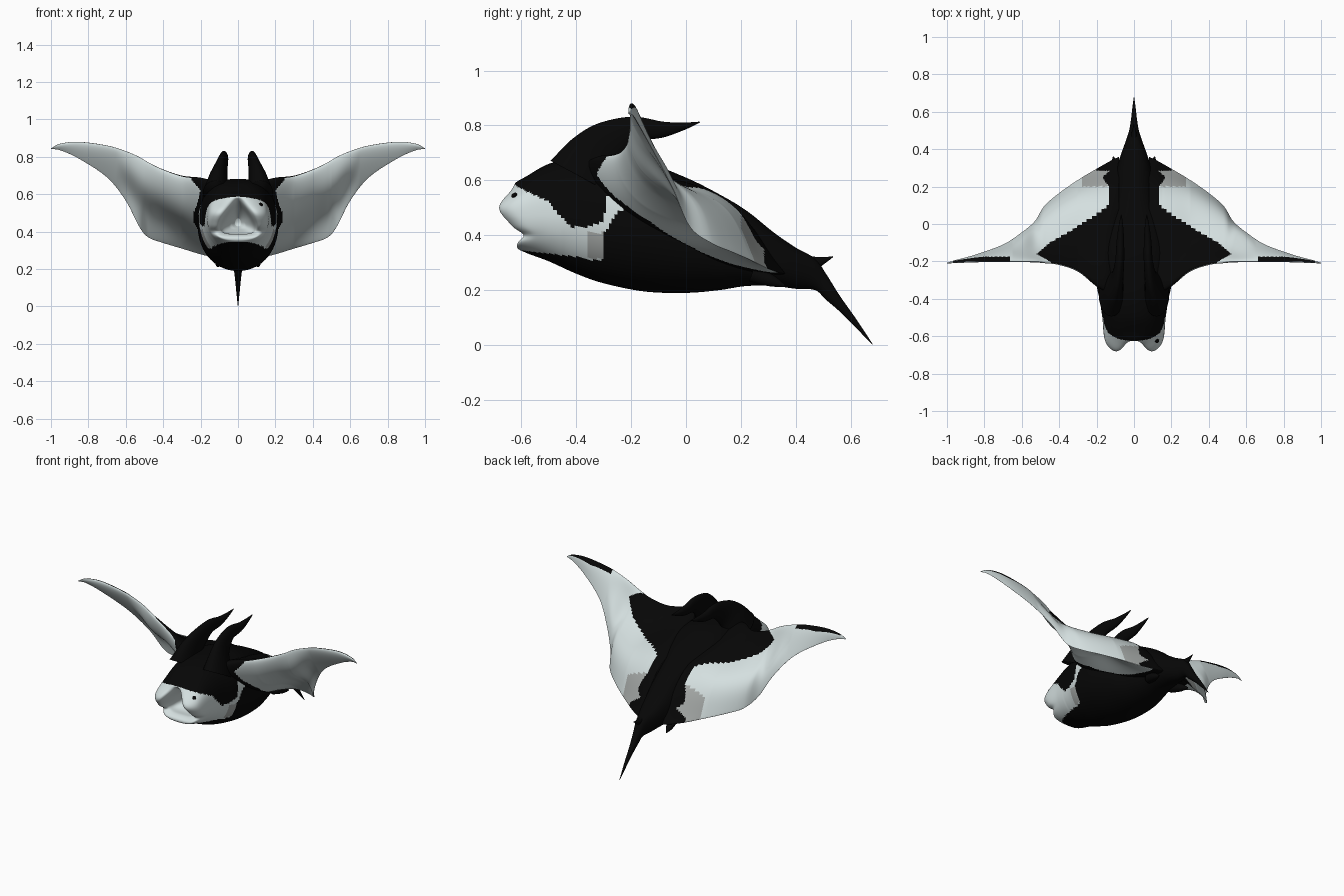
import bpy, bmesh, math
from mathutils import Vector
from mathutils.bvhtree import BVHTree

if "Cube" in bpy.data.objects:
    bpy.data.objects.remove(bpy.data.objects["Cube"])


def material(name, col):
    m = bpy.data.materials.new(name)
    m.diffuse_color = (*col, 1)
    m.use_nodes = True
    m.node_tree.nodes["Principled BSDF"].inputs["Base Color"].default_value = m.diffuse_color
    return m


MATS = [material("black skin", (0.002, 0.002, 0.002)),
        material("pale skin", (0.66, 0.74, 0.74)),
        material("grey skin", (0.38, 0.40, 0.39))]
BLACK, PALE, GREY = 0, 1, 2


def lerp(table, v):
    """Piecewise linear lookup in a list of (key, value)."""
    if v <= table[0][0]:
        return table[0][1]
    for (a, p), (b, q) in zip(table, table[1:]):
        if v <= b:
            return p + (q - p) * (v - a) / (b - a)
    return table[-1][1]


def smooth_rows(rows, n):
    """Catmull-Rom interpolation of table rows."""
    out = []
    for i in range(len(rows) - 1):
        p0, p1 = rows[max(i - 1, 0)], rows[i]
        p2, p3 = rows[i + 1], rows[min(i + 2, len(rows) - 1)]
        for k in range(n):
            t = k / n
            out.append([0.5 * (2 * b + (c - a) * t + (2 * a - 5 * b + 4 * c - d) * t * t
                               + (3 * b - a - 3 * c + d) * t ** 3)
                        for a, b, c, d in zip(p0, p1, p2, p3)])
    out.append(list(rows[-1]))
    return out


def loft(name, rings, paint=None):
    """Skin closed rings; paint(centre, column fraction) gives the material."""
    n = len(rings[0])
    verts = [v for r in rings for v in r]
    faces, cols = [], []
    for i in range(len(rings) - 1):
        for j in range(n):
            k = (j + 1) % n
            f = (i * n + j, i * n + k, (i + 1) * n + k, (i + 1) * n + j)
            faces.append(f)
            c = sum((Vector(verts[q]) for q in f), Vector()) / 4
            cols.append(paint(c, (j + 0.5) / n) if paint else BLACK)
    last = (len(rings) - 1) * n
    faces += [tuple(range(n)), tuple(range(last, last + n))]
    cols += [cols[0], cols[-1]]
    me = bpy.data.meshes.new(name)
    me.from_pydata(verts, [], faces)
    for m in MATS:
        me.materials.append(m)
    me.polygons.foreach_set("material_index", cols)
    bm = bmesh.new()
    bm.from_mesh(me)
    bmesh.ops.recalc_face_normals(bm, faces=bm.faces)
    bm.to_mesh(me)
    bm.free()
    me.shade_smooth()
    ob = bpy.data.objects.new(name, me)
    bpy.context.collection.objects.link(ob)
    return ob


# body: y, half width, z bottom, z top, taper to top, lobe bulge
BODY = [
    (-0.42, 0.02, 0.43, 0.47, 0.5, 0), (-0.52, 0.10, 0.39, 0.53, 0.7, 0),
    (-0.60, 0.125, 0.385, 0.57, 0.75, 0.05), (-0.615, 0.148, 0.355, 0.59, 0.5, 0.065),
    (-0.58, 0.172, 0.335, 0.615, 0.2, 0.05), (-0.50, 0.178, 0.305, 0.66, 0.1, 0),
    (-0.40, 0.185, 0.26, 0.68, 0, 0), (-0.30, 0.205, 0.225, 0.68, 0, 0),
    (-0.15, 0.22, 0.195, 0.665, 0.05, 0), (0.0, 0.21, 0.19, 0.61, 0.2, 0),
    (0.12, 0.175, 0.20, 0.55, 0.35, 0), (0.22, 0.135, 0.215, 0.49, 0.35, 0),
    (0.32, 0.095, 0.215, 0.41, 0.2, 0), (0.40, 0.06, 0.205, 0.355, 0, 0),
    (0.47, 0.035, 0.20, 0.315, 0, 0), (0.51, 0.024, 0.165, 0.26, 0, 0),
    (0.56, 0.016, 0.122, 0.18, 0, 0), (0.62, 0.009, 0.062, 0.095, 0, 0),
    (0.68, 0.001, 0.0, 0.004, 0, 0)]


def body_ring(y, hw, zb, zt, taper, lobe, n=128):
    pts = []
    mouth = max(taper, 0) if y < -0.45 else 0
    for j in range(n):
        a = 2 * math.pi * (j + 0.5) / n
        c, s = math.cos(a), math.sin(a)
        p = 0.78 if s > 0 else 1 - 0.5 * mouth
        u = math.copysign(abs(c) ** p, c)
        v = math.copysign(abs(s) ** p, s)
        z = (zb + zt) / 2 + (zt - zb) / 2 * v
        bulge = math.exp(-((z - 0.5) / 0.06) ** 2) - 0.45 * math.exp(-((z - 0.4) / 0.02) ** 2)
        pts.append((hw * u * (1 - taper * (v + 1) / 2), y - lobe * bulge, z))
    return pts


HEAD_TOP = [(-0.68, 0.70), (-0.64, 0.60), (-0.61, 0.575), (-0.5, 0.52), (-0.42, 0.43), (-0.3, 0.43)]
CHIN = [(-0.6, 0.345), (-0.35, 0.315)]
STRIP_FRONT = [(0.31, -0.38), (0.43, -0.36), (0.45, -0.30), (0.58, -0.28), (0.60, -0.34),
               (0.65, -0.35)]
STRIP_BACK = [(0.3, -0.30), (0.4, -0.30), (0.47, -0.26), (0.52, -0.2), (0.62, -0.2)]


def paint_body(c, f):
    x, y, z = abs(c.x), c.y, c.z
    if -0.57 < y < -0.40 and x < 0.13 and 0.37 < z < 0.575:   # mouth lining
        return PALE
    if y < -0.30 and lerp(CHIN, y) < z < lerp(HEAD_TOP, y):
        return GREY if y > -0.36 and z < 0.41 else PALE
    if x > 0.14 and 0.31 < z < 0.65 and lerp(STRIP_FRONT, z) < y < lerp(STRIP_BACK, z):
        return PALE
    return BLACK


body = loft("body", [body_ring(*r) for r in smooth_rows(BODY, 14)], paint_body)

# wings: x, leading y, leading z, trailing y, trailing z, thickness, back bulge, under bulge
WING = [
    (0.08, -0.40, 0.61, 0.36, 0.26, 0.13, 0.10, 0.07),
    (0.13, -0.37, 0.655, 0.335, 0.265, 0.125, 0.095, 0.065),
    (0.20, -0.33, 0.68, 0.295, 0.28, 0.115, 0.075, 0.05),
    (0.30, -0.25, 0.695, 0.235, 0.31, 0.095, 0.04, 0.02),
    (0.40, -0.215, 0.73, 0.165, 0.34, 0.075, 0.02, 0),
    (0.48, -0.205, 0.77, 0.095, 0.37, 0.055, 0.01, 0), (0.53, -0.20, 0.80, 0.015, 0.43, 0.045, 0, 0),
    (0.60, -0.20, 0.83, -0.045, 0.565, 0.038, 0, 0), (0.70, -0.20, 0.86, -0.11, 0.69, 0.032, 0, 0),
    (0.85, -0.20, 0.88, -0.165, 0.79, 0.025, 0, 0), (0.95, -0.205, 0.87, -0.192, 0.835, 0.015, 0, 0),
    (1.0, -0.21, 0.845, -0.207, 0.841, 0.003, 0, 0)]
BACK_EDGE = [(-0.35, 0.30), (-0.2, 0.45), (-0.16, 0.52), (-0.1, 0.45), (-0.05, 0.36), (0.05, 0.2),
             (0.1, 0.135), (0.2, 0.135), (0.25, 0.17), (0.3, 0.11), (0.36, 0.13)]
UNDER_EDGE = [(0.26, 0.13), (0.38, 0.2), (0.45, 0.235), (0.5, 0.235), (0.55, 0.22), (0.62, 0.2),
              (0.68, 0.25)]


def wing_ring(side, x, ly, lz, ty, tz, th, hump, under, n=128):
    chord = Vector((0, ty - ly, tz - lz))
    up = Vector((0, -chord.z, chord.y)).normalized()
    wave = 0.025 * max(0, min(1, (x - 0.15) / 0.15, (0.65 - x) / 0.15))
    pts = []
    for j in range(n):
        a = 2 * math.pi * j / n
        t = (1 - math.cos(a)) / 2
        off = 0.65 * th * math.sin(a) * (1 - 0.7 * t) - wave * math.sin(2 * math.pi * t)
        if a < math.pi:
            off += hump * math.sin(math.pi * t ** 1.5) ** 1.5
        else:
            off -= under * math.sin(math.pi * t ** 0.8)
        p = Vector((x, ly, lz)) + chord * t + up * off
        pts.append((side * p.x, p.y, p.z))
    return pts


def paint_wing(c, f):
    x, y = abs(c.x), c.y
    if f < 0.5:                                   # upper side
        if x < lerp(BACK_EDGE, y) or (y > 0.285 and x < 0.2):
            return BLACK
        if 0.66 < x < 0.97 and f < 0.17 and y < -0.175:
            return BLACK
        return GREY if x < 0.28 and 0.20 < y else PALE
    return BLACK if x < lerp(UNDER_EDGE, c.z) else PALE


# tapered spikes: x, y, z, half width, half height
def spike(name, rows, n=24):
    rows = smooth_rows(rows, 8)
    rings = []
    for i, (x, y, z, w, h) in enumerate(rows):
        a, b = rows[max(i - 1, 0)], rows[min(i + 1, len(rows) - 1)]
        nrm = Vector((0, a[2] - b[2], b[1] - a[1])).normalized()
        rings.append([Vector((x + w * math.cos(t), y, z)) + nrm * h * math.sin(t)
                      for t in (2 * math.pi * j / n for j in range(n))])
    return loft(name, rings)


HORN = [(0.12, -0.38, 0.61, 0.068, 0.13), (0.107, -0.34, 0.68, 0.05, 0.105),
        (0.088, -0.28, 0.74, 0.032, 0.08), (0.076, -0.19, 0.785, 0.024, 0.048),
        (0.073, -0.09, 0.785, 0.02, 0.03), (0.07, -0.01, 0.797, 0.012, 0.014),
        (0.068, 0.05, 0.812, 0.002, 0.002)]
PELVIC = [(0.085, 0.24, 0.26, 0.03, 0.03), (0.10, 0.31, 0.235, 0.022, 0.022),
          (0.11, 0.36, 0.215, 0.003, 0.004)]


def mirrored(rows, side):
    return [(r[0] * side, *r[1:]) for r in rows]


for side, tag in ((1, "left"), (-1, "right")):
    loft(tag + "_wing", [wing_ring(side, *r) for r in smooth_rows(WING, 18)], paint_wing)
    spike(tag + "_horn", mirrored(HORN, side))
    spike(tag + "_pelvic_fin", mirrored(PELVIC, side))

# small fin above the tail root
spike("tail_fin", [(0, 0.38, 0.29, 0.04, 0.06), (0, 0.45, 0.295, 0.022, 0.032),
                   (0, 0.50, 0.308, 0.01, 0.013), (0, 0.535, 0.322, 0.002, 0.002)])

# eye: flat disc set on one side of the head
bm = bmesh.new()
bm.from_mesh(body.data)
tree = BVHTree.FromBMesh(bm)
bm.free()
spot, nrm, _, _ = tree.ray_cast(Vector((1, -0.625, 0.545)), Vector((-1, 0, 0)))
if spot is None:
    spot, nrm = Vector((0.12, -0.62, 0.545)), Vector((1, 0, 0))
bpy.ops.mesh.primitive_cylinder_add(vertices=20, radius=0.011, depth=0.008, location=spot,
                                    rotation=nrm.to_track_quat('Z', 'Y').to_euler())
bpy.context.object.name = "eye"
bpy.context.object.data.materials.append(MATS[BLACK])
